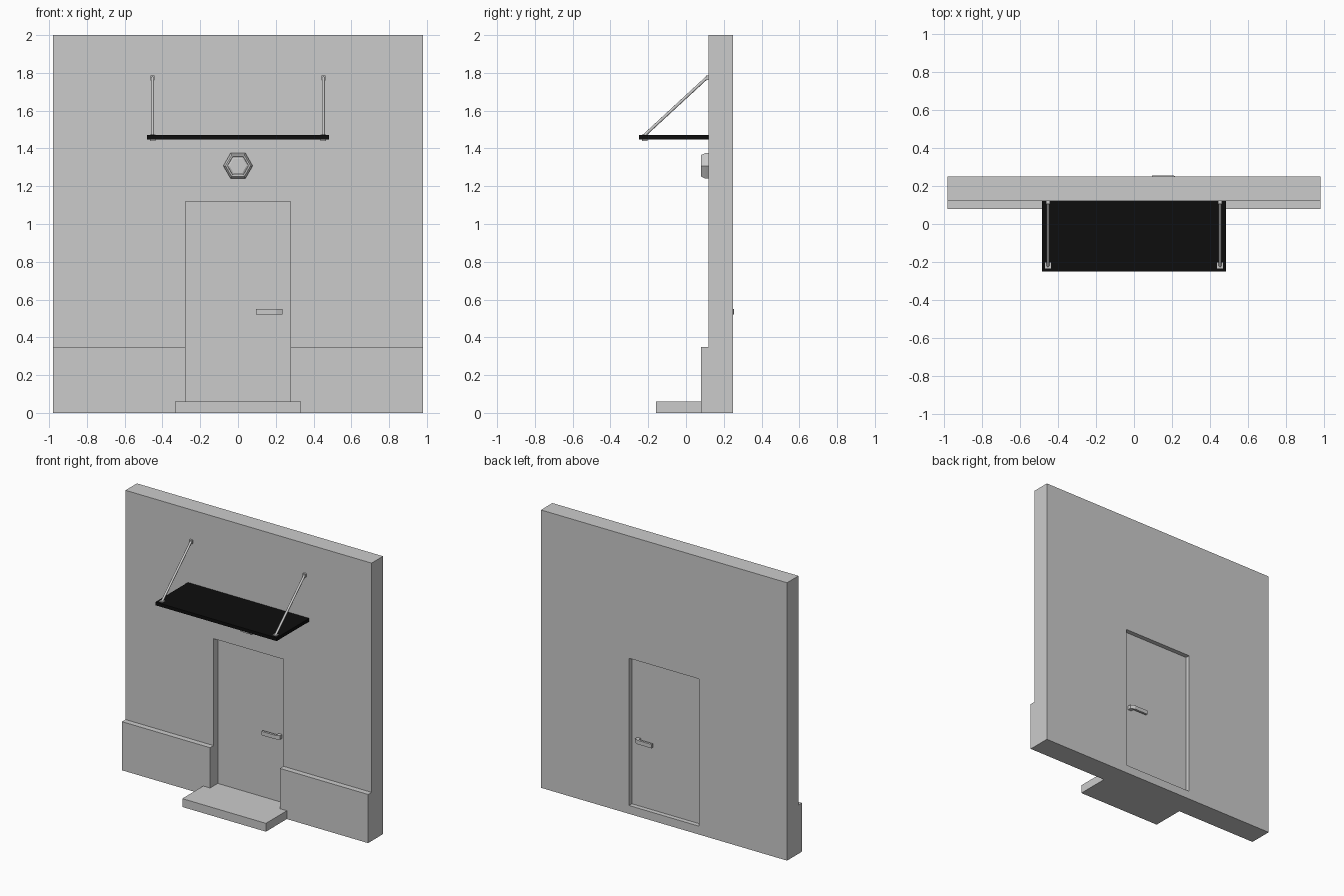
import bpy, bmesh, math
from mathutils import Vector

if "Cube" in bpy.data.objects:
    bpy.data.objects.remove(bpy.data.objects["Cube"])


def make(name, bm, mat=None):
    bmesh.ops.recalc_face_normals(bm, faces=bm.faces)
    me = bpy.data.meshes.new(name)
    bm.to_mesh(me)
    bm.free()
    ob = bpy.data.objects.new(name, me)
    bpy.context.collection.objects.link(ob)
    if mat:
        me.materials.append(mat)
    return ob


def prism(name, pts, offset, mat=None):
    """Extrude a closed outline of 3D points along offset."""
    bm = bmesh.new()
    f = bm.faces.new([bm.verts.new(p) for p in pts])
    ext = bmesh.ops.extrude_face_region(bm, geom=[f])
    bmesh.ops.translate(bm, vec=offset,
                        verts=[v for v in ext["geom"] if isinstance(v, bmesh.types.BMVert)])
    return make(name, bm, mat)


def box(name, x, y, z, mat=None):
    pts = [(x[0], y[0], z[0]), (x[1], y[0], z[0]), (x[1], y[1], z[0]), (x[0], y[1], z[0])]
    return prism(name, pts, (0, 0, z[1] - z[0]), mat)


def rod(name, a, b, r, sides=12):
    a, b = Vector(a), Vector(b)
    bm = bmesh.new()
    bmesh.ops.create_cone(bm, cap_ends=True, segments=sides, radius1=r, radius2=r,
                          depth=(b - a).length)
    ob = make(name, bm)
    ob.location = (a + b) / 2
    ob.rotation_euler = (b - a).to_track_quat('Z', 'Y').to_euler()
    for p in ob.data.polygons:
        p.use_smooth = len(p.vertices) == 4
    return ob


def combine(target, tool, operation):
    mod = target.modifiers.new(operation, 'BOOLEAN')
    mod.object, mod.operation, mod.solver = tool, operation, 'EXACT'
    bpy.context.view_layer.objects.active = target
    bpy.ops.object.modifier_apply(modifier=mod.name)
    bpy.data.objects.remove(tool)


# Wall with plinth, front step and doorway
side = [(0.08, 0), (0.25, 0), (0.25, 2), (0.12, 2), (0.12, 0.35), (0.08, 0.35)]
wall = prism("wall", [(-0.98, y, z) for y, z in side], (1.96, 0, 0))
combine(wall, box("step", (-0.333, 0.333), (-0.158, 0.1), (0, 0.06)), 'UNION')
combine(wall, box("doorway", (-0.278, 0.278), (0, 0.4), (0.06, 1.12)), 'DIFFERENCE')

# Door leaf
box("door", (-0.278, 0.278), (0.167, 0.217), (0.06, 1.12))

# Lever handles on both faces: bar with a chamfered corner and a stem
lever = [(0.095, 0.038), (0.205, 0.038), (0.235, 0.026), (0.235, 0),
         (0.208, 0), (0.208, 0.022), (0.095, 0.022)]
for name, face, d in (("front_handle", 0.167, -1), ("back_handle", 0.217, 1)):
    prism(name, [(x, face + d * y, 0.522) for x, y in lever], (0, 0, 0.028))

# Hexagonal wall lamp: rim rings and slightly sunken glass
bm = bmesh.new()
rings = []
for r, y in ((0.078, 0.12), (0.078, 0.102), (0.066, 0.08), (0.057, 0.08),
             (0.055, 0.088), (0.045, 0.083)):
    rings.append([bm.verts.new((r * math.cos(i * math.pi / 3), y,
                                1.308 + r * math.sin(i * math.pi / 3))) for i in range(6)])
for a, b in zip(rings, rings[1:]):
    for i in range(6):
        j = (i + 1) % 6
        bm.faces.new((a[i], a[j], b[j], b[i]))
bm.faces.new(rings[0])
bm.faces.new(rings[-1])
make("wall_lamp", bm)

# Black canopy panel
black = bpy.data.materials.new("black")
black.diffuse_color = (0.004, 0.004, 0.004, 1)
black.use_nodes = True
black.node_tree.nodes["Principled BSDF"].inputs["Base Color"].default_value = black.diffuse_color
box("canopy", (-0.483, 0.483), (-0.25, 0.12), (1.447, 1.47), black)

# Stay rods with clamps and wall brackets
for s, label in ((-1, "left"), (1, "right")):
    x = 0.452 * s
    rod(label + "_stay_rod", (x, -0.222, 1.468), (x, 0.113, 1.777), 0.008)
    box(label + "_canopy_clamp", (x - 0.015, x + 0.015), (-0.233, -0.203), (1.439, 1.475))
    box(label + "_wall_bracket", (x - 0.011, x + 0.011), (0.105, 0.12), (1.763, 1.787))
